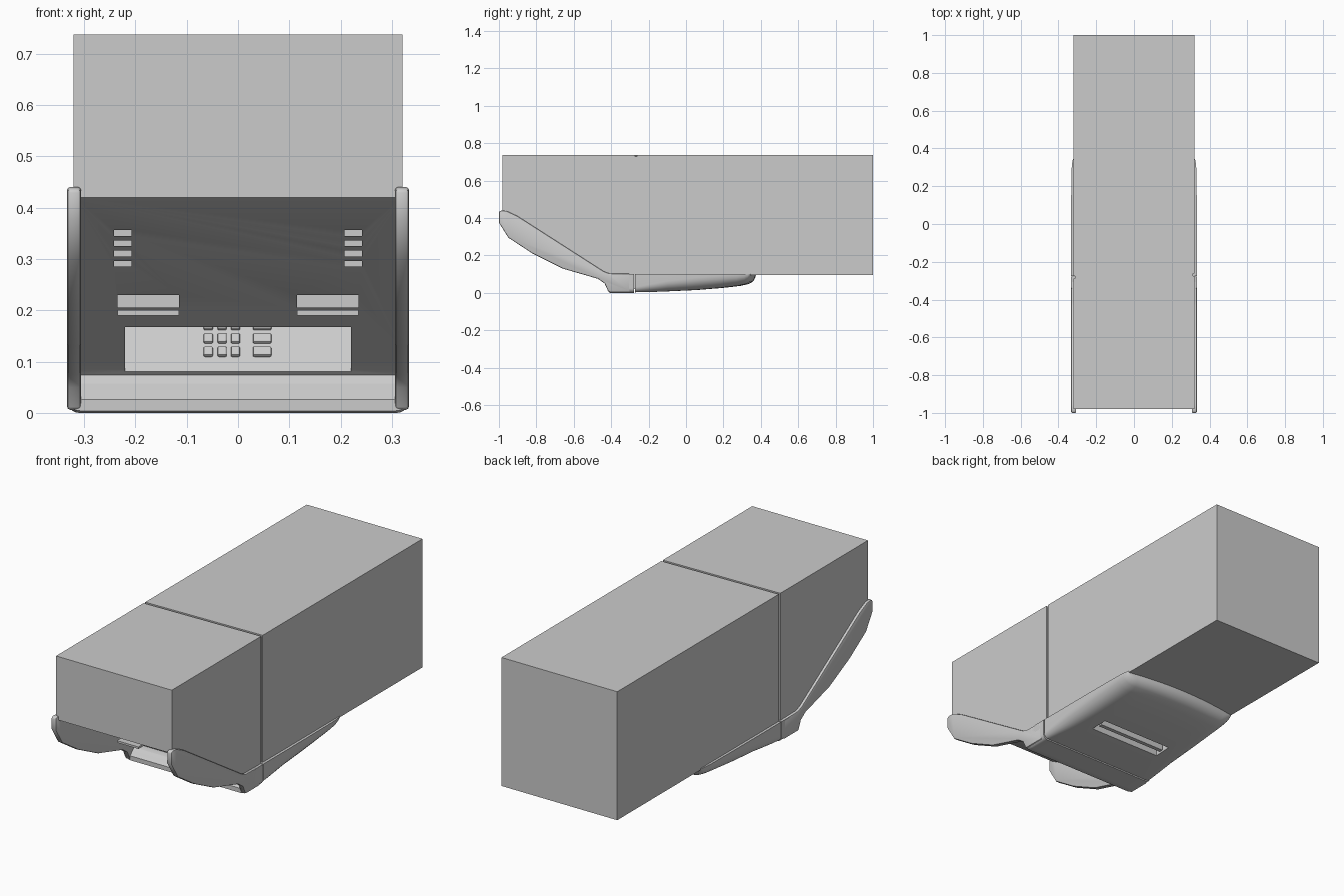
import bpy, bmesh, math
from mathutils import Matrix

if "Cube" in bpy.data.objects:
    bpy.data.objects.remove(bpy.data.objects["Cube"])

def finish(bm, name, smooth=None):
    bmesh.ops.recalc_face_normals(bm, faces=bm.faces)
    me = bpy.data.meshes.new(name)
    bm.to_mesh(me)
    bm.free()
    ob = bpy.data.objects.new(name, me)
    bpy.context.collection.objects.link(ob)
    if smooth:
        shade(ob, smooth)
    return ob

def activate(ob):
    bpy.ops.object.select_all(action='DESELECT')
    ob.select_set(True)
    bpy.context.view_layer.objects.active = ob

def shade(ob, angle=35):
    activate(ob)
    bpy.ops.object.shade_smooth_by_angle(angle=math.radians(angle))

def prism(name, profile, x0, x1, skew_from=None, skew_to=None, smooth=None):
    """Extrude a (y, z) profile along x; optionally slant one y end."""
    bm = bmesh.new()
    rings = [[bm.verts.new((x, y, z)) for y, z in profile] for x in (x0, x1)]
    n = len(profile)
    bm.faces.new(rings[0])
    bm.faces.new(rings[1])
    for i in range(n):
        j = (i + 1) % n
        bm.faces.new((rings[0][i], rings[0][j], rings[1][j], rings[1][i]))
    if skew_from is not None:
        for v in bm.verts:
            if skew_from <= v.co.y <= skew_to:
                v.co.y += 0.022 * v.co.x
    return finish(bm, name, smooth)

def rect(y0, y1, z0, z1):
    return [(y0, z0), (y1, z0), (y1, z1), (y0, z1)]

def box(name, x0, x1, y0, y1, z0, z1):
    return prism(name, rect(y0, y1, z0, z1), x0, x1)

def modify(ob, kind, **props):
    m = ob.modifiers.new(kind, kind)
    for k, v in props.items():
        setattr(m, k, v)
    activate(ob)
    bpy.ops.object.modifier_apply(modifier=m.name)

def cut(ob, cutter):
    cutter.hide_render = True
    modify(ob, 'BOOLEAN', operation='DIFFERENCE', object=cutter, solver='EXACT')
    bpy.data.objects.remove(cutter, do_unlink=True)

def loft(name, sections):
    """Sections: y, half width, bottom z, top z, corner width, corner height, rear bow."""
    bm = bmesh.new()
    rings = []
    for y, w, b, t, rx, rz, bow in sections:
        half = [(w, t)]
        for k in range(7):
            a = k / 6 * math.pi / 2
            half.append((w - rx + rx * math.cos(a), b + rz - rz * math.sin(a)))
        half += [((w - rx) * f, b) for f in (0.75, 0.5, 0.25)]
        pts = half + [(0, b)] + [(-x, z) for x, z in reversed(half)]
        rings.append([bm.verts.new((x, y + bow * (1 - (x / 0.33) ** 2), z)) for x, z in pts])
    for a, c in zip(rings, rings[1:]):
        for i in range(len(a)):
            j = (i + 1) % len(a)
            bm.faces.new((a[i], a[j], c[j], c[i]))
    bm.faces.new(rings[0])
    bm.faces.new(rings[-1])
    return finish(bm, name, 35)

# Rear cabinet, front cabinet with sloped underside, seam between them
prism("rear_cabinet", rect(-0.269, 1.0, 0.095, 0.737), -0.32, 0.32, -0.3, -0.2)
front = prism("front_cabinet", [
    (-0.98, 0.737), (-0.98, 0.42), (-0.46, 0.125), (-0.42, 0.104), (-0.39, 0.087),
    (-0.376, 0.074), (-0.382, 0.06), (-0.41, 0.03), (-0.405, 0.02), (-0.281, 0.02),
    (-0.281, 0.737)], -0.32, 0.32, -0.3, -0.2)
prism("cabinet_seam", rect(-0.3, -0.25, 0.03, 0.73), -0.313, 0.313, -0.3, -0.2)

# Keypad recess and openings in the sloped panel
def slope_y(z):
    return -0.98 + (0.42 - z) * 0.52 / 0.295

cut(front, prism("recess_cutter", [
    (-0.42, 0.025), (-0.38, 0.085), (-0.31, 0.19), (-0.46, 0.19),
    (slope_y(0.167), 0.167), (-0.6, 0.167), (-0.6, 0.025)], -0.22, 0.22))
for s in (-1, 1):
    y = slope_y(0.21)
    xs = sorted((s * 0.115, s * 0.235))
    cut(front, box("slot_cutter", *xs, y - 0.1, y + 0.03, 0.205, 0.23))
    box("slot_ledge", *xs, y - 0.012, y + 0.06, 0.19, 0.2)
    for i in range(4):
        z = 0.285 + 0.02 * i
        xs2 = sorted((s * 0.207, s * 0.242))
        cut(front, box("vent_cutter", *xs2, slope_y(z) - 0.1, slope_y(z) + 0.014, z, z + 0.011))
shade(front, 32)

# Keypad buttons on the tilted recess face
tilt = math.atan2(0.07, 0.105)
for z in (0.118, 0.144, 0.170):
    for x, w in ((-0.058, 0.018), (-0.031, 0.018), (-0.005, 0.018), (0.047, 0.036)):
        bm = bmesh.new()
        bmesh.ops.create_cube(bm, size=1)
        bmesh.ops.scale(bm, vec=(w, 0.014, 0.021), verts=bm.verts)
        bmesh.ops.rotate(bm, matrix=Matrix.Rotation(-tilt, 3, 'X'), verts=bm.verts)
        bmesh.ops.translate(bm, vec=(x, -0.38 + (z - 0.085) * 0.667, z), verts=bm.verts)
        key = finish(bm, "key")
        modify(key, 'BEVEL', width=0.003, segments=2)

# Swept side wings
wing = [(-0.985, 0.44), (-1.0, 0.435), (-1.0, 0.375), (-0.95, 0.295), (-0.82, 0.21),
        (-0.66, 0.13), (-0.47, 0.075), (-0.435, 0.05), (-0.415, 0.006), (-0.30, 0.006),
        (-0.30, 0.102), (-0.41, 0.104), (-0.44, 0.115), (-0.9, 0.41), (-0.96, 0.438)]
for s, side in ((1, "right"), (-1, "left")):
    ob = prism(side + "_wing", wing, *sorted((s * 0.306, s * 0.333)))
    modify(ob, 'BEVEL', width=0.006, segments=2, limit_method='ANGLE', angle_limit=math.radians(50))
    shade(ob, 35)

# Front lip of the lower tray
loft("front_tray", [
    (-0.415, 0.326, 0.004, 0.026, 0.02, 0.015, 0),
    (-0.405, 0.332, 0.0, 0.036, 0.024, 0.025, 0),
    (-0.38, 0.333, 0.0, 0.062, 0.024, 0.025, 0),
    (-0.34, 0.333, 0.0, 0.102, 0.024, 0.025, 0),
    (-0.279, 0.333, 0.0, 0.102, 0.024, 0.025, 0)])

# Rounded rear under-shell with a recessed handle slot
shell = loft("rear_under_shell", [
    (-0.274, 0.333, 0.003, 0.102, 0.026, 0.027, 0),
    (-0.20, 0.333, 0.004, 0.102, 0.04, 0.04, 0),
    (-0.10, 0.333, 0.008, 0.102, 0.06, 0.055, 0.003),
    (0.05, 0.333, 0.015, 0.102, 0.07, 0.065, 0.006),
    (0.18, 0.332, 0.026, 0.102, 0.075, 0.065, 0.012),
    (0.27, 0.331, 0.037, 0.102, 0.075, 0.058, 0.02),
    (0.31, 0.329, 0.047, 0.102, 0.07, 0.05, 0.025),
    (0.33, 0.326, 0.06, 0.102, 0.06, 0.038, 0.028),
    (0.34, 0.324, 0.08, 0.102, 0.05, 0.02, 0.03),
    (0.342, 0.322, 0.097, 0.102, 0.01, 0.004, 0.032)])
cut(shell, box("handle_cutter", -0.2, 0.2, -0.07, 0.02, -0.02, 0.05))
shade(shell, 35)
box("handle_bar", -0.19, 0.19, -0.035, -0.015, 0.012, 0.055)
